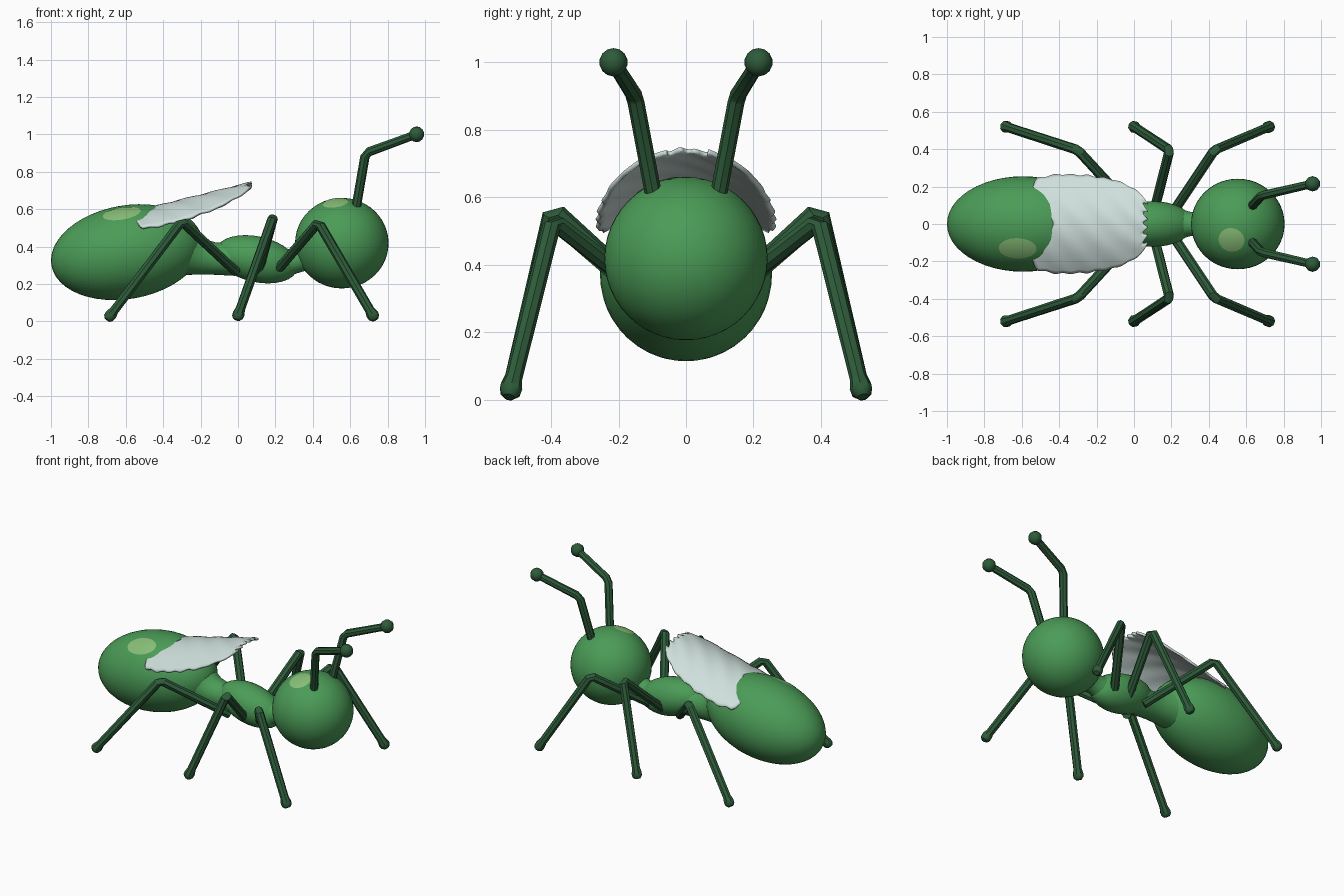
import bpy
import bmesh
from math import sin, cos, pi, radians
from mathutils import Vector, Matrix

if "Cube" in bpy.data.objects:
    bpy.data.objects.remove(bpy.data.objects["Cube"])


def material(name, rgb):
    m = bpy.data.materials.new(name)
    m.use_nodes = True
    m.diffuse_color = (*rgb, 1)
    m.node_tree.nodes["Principled BSDF"].inputs["Base Color"].default_value = (*rgb, 1)
    return m


GREEN = material("body_green", (0.07, 0.33, 0.095))
DARK = material("dark_green", (0.027, 0.105, 0.042))
PALE = material("pale_wing", (0.62, 0.74, 0.71))
LIGHT = material("light_green", (0.25, 0.52, 0.19))


def finish(bm, name, mat, angle=60):
    bmesh.ops.recalc_face_normals(bm, faces=bm.faces)
    me = bpy.data.meshes.new(name)
    bm.to_mesh(me)
    bm.free()
    me.materials.append(mat)
    ob = bpy.data.objects.new(name, me)
    bpy.context.collection.objects.link(ob)
    bpy.ops.object.select_all(action="DESELECT")
    ob.select_set(True)
    bpy.context.view_layer.objects.active = ob
    bpy.ops.object.shade_smooth_by_angle(angle=radians(angle))
    return ob


def ellipsoid_matrix(centre, radii, tilt):
    # positive tilt lifts the +x end
    return (Matrix.Translation(centre) @ Matrix.Rotation(-radians(tilt), 4, "Y")
            @ Matrix.Diagonal((*radii, 1)))


def ellipsoid(name, matrix, mat, segments=48):
    bm = bmesh.new()
    bmesh.ops.create_uvsphere(bm, u_segments=segments, v_segments=segments // 2,
                              radius=1, matrix=matrix)
    return finish(bm, name, mat)


def spot(name, matrix, direction, size, mat):
    # thin round plate that follows an ellipsoid's surface
    bm = bmesh.new()
    turn = Vector((0, 0, 1)).rotation_difference(Vector(direction))
    rings, count = 5, 32

    def point(a, t):
        p = Vector((sin(a) * cos(t), sin(a) * sin(t), cos(a)))
        return bm.verts.new(matrix @ (turn @ p * 1.008))

    previous = None
    top = point(0, 0)
    for r in range(1, rings + 1):
        ring = [point(size * r / rings, 2 * pi * i / count) for i in range(count)]
        for i in range(count):
            j = (i + 1) % count
            if previous:
                bm.faces.new((previous[i], ring[i], ring[j], previous[j]))
            else:
                bm.faces.new((top, ring[i], ring[j]))
        previous = ring
    ob = finish(bm, name, mat)
    # keep the plate facing outwards
    if ob.data.polygons[0].normal.z < 0:
        ob.data.flip_normals()
    return ob


def tube(name, points, radii, mat, sides=8, angle=60):
    bm = bmesh.new()
    pts = [Vector(p) for p in points]
    last = len(pts) - 1
    axis, q, previous = Vector((0, 0, 1)), Matrix.Identity(3).to_quaternion(), None
    for k, (p, r) in enumerate(zip(pts, radii)):
        t = (pts[min(k + 1, last)] - pts[max(k - 1, 0)]).normalized()
        q = axis.rotation_difference(t) @ q
        axis = t
        ring = [bm.verts.new(p + q @ Vector((r * cos(2 * pi * i / sides),
                                             r * sin(2 * pi * i / sides), 0)))
                for i in range(sides)]
        if previous:
            for i in range(sides):
                j = (i + 1) % sides
                bm.faces.new((previous[i], previous[j], ring[j], ring[i]))
        if k in (0, last):
            bm.faces.new(ring)
        previous = ring
    return finish(bm, name, mat, angle)


def interp(table, x):
    for (x0, y0), (x1, y1) in zip(table, table[1:]):
        if x <= x1:
            f = max(0, (x - x0) / (x1 - x0))
            return y0 + (y1 - y0) * f
    return table[-1][1]


# Body masses
abdomen = ellipsoid_matrix((-0.594, 0, 0.37), (0.41, 0.255, 0.25), 10)
thorax = ellipsoid_matrix((0.1, 0, 0.332), (0.225, 0.122, 0.122), -13)
head = ellipsoid_matrix((0.555, 0, 0.418), (0.25, 0.242, 0.242), 0)
ellipsoid("abdomen", abdomen, GREEN)
ellipsoid("thorax", thorax, GREEN, 32)
ellipsoid("head", head, GREEN)

# Joints between the masses
tube("waist", [(-0.33, 0, 0.385), (-0.28, 0, 0.37), (-0.23, 0, 0.355), (-0.18, 0, 0.342),
               (-0.12, 0, 0.335), (-0.06, 0, 0.335), (0, 0, 0.345)],
     [0.16, 0.135, 0.11, 0.094, 0.086, 0.09, 0.1], GREEN, 32)
tube("neck", [(0.19, 0, 0.31), (0.25, 0, 0.312), (0.3, 0, 0.32), (0.35, 0, 0.335),
              (0.42, 0, 0.36)],
     [0.1, 0.08, 0.065, 0.065, 0.09], GREEN, 32)

# Light patches on the upper right side
spot("abdomen_patch", abdomen, (0.02, -0.52, 0.85), 0.25, LIGHT)
spot("head_patch", head, (-0.14, -0.36, 0.92), 0.28, LIGHT)

# Legs and antennae, mirrored left and right
LEGS = {
    "front": ((0.22, 0.08, 0.285), (0.43, 0.395, 0.53), (0.735, 0.525, 0.008)),
    "middle": ((0.11, 0.08, 0.275), (0.19, 0.395, 0.565), (-0.008, 0.525, 0.008)),
    "rear": ((-0.01, 0.08, 0.265), (-0.3, 0.395, 0.535), (-0.7, 0.525, 0.008)),
}


def jointed(a, b):
    # two close rings give a rounded bend
    a, b = Vector(a), Vector(b)
    return b + (a - b).normalized() * 0.02


for side, sign in (("left", 1), ("right", -1)):
    def flip(p):
        return Vector((p[0], p[1] * sign, p[2]))

    for part, joints in LEGS.items():
        hip, knee, foot = map(flip, joints)
        up = (knee - foot).normalized()
        tube(f"{part}_leg_{side}",
             [hip, jointed(hip, knee), jointed(foot, knee), foot + up * 0.065,
              foot + up * 0.035, foot + up * 0.015, foot],
             [0.027, 0.027, 0.027, 0.026, 0.033, 0.031, 0.018], DARK, 8, 40)

    base, bend, tip = map(flip, ((0.63, 0.095, 0.6), (0.682, 0.152, 0.9),
                                 (0.955, 0.215, 1.0)))
    tube(f"antenna_{side}", [base, jointed(base, bend), jointed(tip, bend), tip],
         [0.025, 0.025, 0.025, 0.023], DARK, 8, 40)
    bm = bmesh.new()
    bmesh.ops.create_uvsphere(bm, u_segments=10, v_segments=7, radius=0.042,
                              matrix=Matrix.Translation(tip))
    finish(bm, f"antenna_tip_{side}", DARK, 40)

# Folded wings: an arched sheet with a ragged edge and a notched rear
WIDTH = [(-0.56, 0.235), (-0.5, 0.25), (-0.4, 0.265), (-0.25, 0.26), (-0.1, 0.235),
         (0, 0.19), (0.05, 0.145), (0.08, 0.11)]
REAR = [(0, -0.43), (0.75, -0.56), (1, -0.51)]
bm = bmesh.new()
across, along = 32, 28
grid = []
for i in range(along + 1):
    row = []
    for j in range(across + 1):
        v = 2 * j / across - 1
        u = i / along
        rear = interp(REAR, abs(v)) + 0.006 * sin(abs(v) * 25)
        front = 0.06 + 0.013 * cos(v * 17 + 2.5)
        x = rear + (front - rear) * u
        y = v * (interp(WIDTH, x) + 0.004 * sin(x * 70))
        z = 0.726 + 0.25 * x - 1.55 * y * y + 0.002 * sin(x * 40 + v * 9)
        row.append(bm.verts.new((x, y, z)))
    grid.append(row)
for a, b in zip(grid, grid[1:]):
    for j in range(across):
        bm.faces.new((a[j], b[j], b[j + 1], a[j + 1]))
wings = finish(bm, "folded_wings", PALE)
if wings.data.polygons[0].normal.z < 0:
    wings.data.flip_normals()
thick = wings.modifiers.new("thickness", "SOLIDIFY")
thick.thickness = 0.014
thick.offset = -0.6
